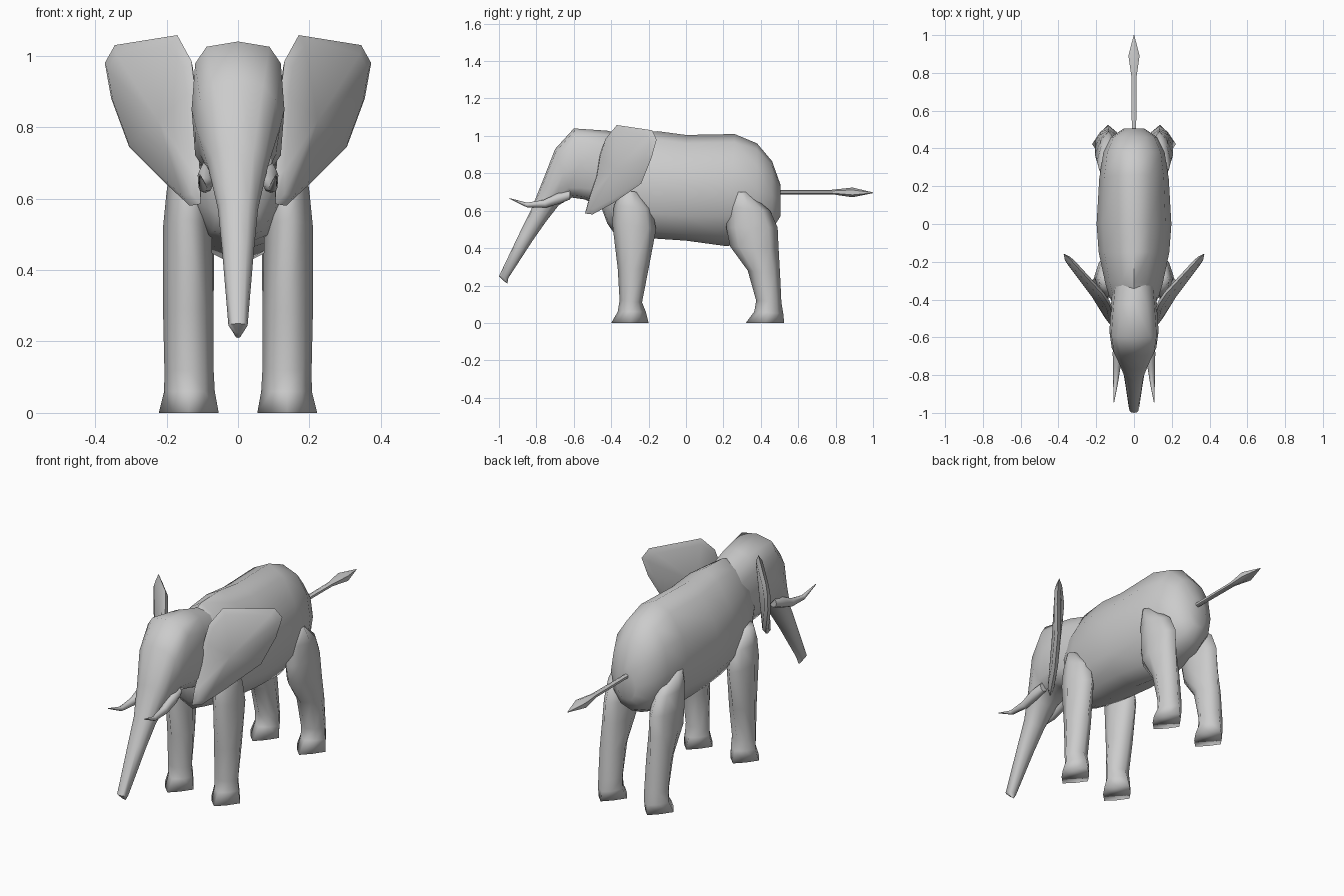
import bpy
import bmesh
from math import sin, cos, pi, radians
from mathutils import Vector

cube = bpy.data.objects.get("Cube")
if cube:
    bpy.data.objects.remove(cube, do_unlink=True)

# One grey hide colour for the whole animal
hide = bpy.data.materials.new("grey_hide")
hide.use_nodes = True
GREY = (0.6, 0.6, 0.6, 1)
hide.diffuse_color = GREY
hide.node_tree.nodes["Principled BSDF"].inputs["Base Color"].default_value = GREY


def finish(name, bm, mirrored=False, angle=60):
    """Turn a bmesh into a smooth shaded object, mirrored over x if paired."""
    bmesh.ops.recalc_face_normals(bm, faces=bm.faces)
    mesh = bpy.data.meshes.new(name)
    bm.to_mesh(mesh)
    bm.free()
    mesh.materials.append(hide)
    ob = bpy.data.objects.new(name, mesh)
    bpy.context.collection.objects.link(ob)
    bpy.ops.object.select_all(action="DESELECT")
    ob.select_set(True)
    bpy.context.view_layer.objects.active = ob
    bpy.ops.object.shade_smooth_by_angle(angle=radians(angle))
    if mirrored:
        mod = ob.modifiers.new("other_side", "MIRROR")
        mod.use_mirror_merge = False


def soft(value, power):
    return (abs(value) ** power) * (1 if value >= 0 else -1)


def loft(name, rows, sides=12, power=1.0, under=1.0, mirrored=False, angle=60):
    """Skin rings; each row is (y, z) of one end, (y, z) of the other, x centre,
    half width, and optionally its own roundness (below 1 boxy, 2 a diamond)."""
    bm = bmesh.new()
    rings = []
    for y0, z0, y1, z1, xc, w, *own in rows:
        a, b = Vector((xc, y0, z0)), Vector((xc, y1, z1))
        mid, half = (a + b) / 2, (a - b) / 2
        ring = []
        for i in range(sides):
            t = 2 * pi * i / sides
            p = own[0] if own else (power if cos(t) > 0 else under)
            side = Vector((w * soft(sin(t), p), 0, 0))
            ring.append(bm.verts.new(mid + half * soft(cos(t), p) + side))
        rings.append(ring)
    for low, high in zip(rings, rings[1:]):
        for i in range(sides):
            j = (i + 1) % sides
            bm.faces.new((low[i], low[j], high[j], high[i]))
    bm.faces.new(rings[0])
    bm.faces.new(rings[-1])
    finish(name, bm, mirrored, angle)


# Barrel shaped body, chest to rump, with a sloping back
loft("body", [
    (-.45, .90, -.45, .61, 0, .085),
    (-.42, .96, -.42, .53, 0, .112),
    (-.38, .99, -.385, .48, 0, .132),
    (-.31, 1.02, -.31, .465, 0, .153),
    (-.15, 1.025, -.15, .45, 0, .187),
    (0, 1.005, 0, .44, 0, .198),
    (.26, 1.01, .22, .41, 0, .184, 1.08),
    (.38, .96, .38, .46, 0, .162, .95),
    (.46, .865, .46, .50, 0, .122, .9),
    (.505, .74, .505, .57, 0, .055),
], power=1.2, under=.9)

# Head running down into the trunk
loft("head_and_trunk", [
    (-.27, .985, -.36, .56, 0, .11),
    (-.42, 1.028, -.46, .62, 0, .123, .85),
    (-.60, 1.04, -.54, .66, 0, .13, .56),
    (-.70, .93, -.61, .67, 0, .118, .75),
    (-.77, .75, -.68, .63, 0, .084),
    (-.83, .60, -.75, .54, 0, .056),
    (-.89, .48, -.82, .44, 0, .045),
    (-1.0, .25, -.95, .24, 0, .027),
    (-.975, .225, -.955, .21, 0, .008),
], power=.9, under=.9)

# Front and hind leg pairs, from diamond shaped feet upwards
loft("front_legs", [
    (-.40, 0, -.20, 0, .138, .084, 1.75),
    (-.365, .06, -.215, .06, .136, .071, 1.5),
    (-.355, .12, -.235, .11, .137, .069),
    (-.365, .29, -.20, .29, .139, .071),
    (-.395, .54, -.16, .50, .142, .068),
    (-.385, .63, -.18, .61, .140, .060),
    (-.34, .71, -.26, .70, .145, .042),
], sides=8, power=1.3, under=1.3, mirrored=True, angle=180)

loft("hind_legs", [
    (.32, 0, .525, 0, .138, .084, 1.75),
    (.365, .06, .52, .05, .136, .071, 1.5),
    (.375, .12, .51, .11, .136, .068),
    (.33, .28, .503, .26, .137, .068),
    (.235, .41, .495, .40, .137, .070),
    (.215, .51, .49, .51, .135, .066),
    (.22, .62, .45, .60, .138, .058),
    (.26, .70, .33, .70, .145, .042),
], sides=8, power=1.3, under=1.3, mirrored=True, angle=180)

# Upturned tusks
loft("tusks", [
    (-.62, .71, -.62, .66, .080, .022),
    (-.69, .692, -.67, .640, .087, .026),
    (-.76, .658, -.75, .616, .091, .020),
    (-.85, .643, -.85, .618, .098, .012),
    (-.945, .668, -.945, .664, .107, .002),
], sides=8, mirrored=True)

# Tail with a pointed tuft
loft("tail", [
    (.47, .712, .47, .688, 0, .013),
    (.78, .712, .78, .688, 0, .016),
    (.89, .724, .89, .672, 0, .034),
    (1.0, .698, 1.0, .694, 0, .002),
], sides=6)

# Large ears: a flat outline, thickened towards the middle
outline = [Vector(p) for p in (
    (.17, -.37, 1.058), (.345, -.18, 1.03), (.373, -.157, .98),
    (.355, -.185, .88), (.305, -.24, .745), (.20, -.39, .64),
    (.135, -.50, .58), (.105, -.54, .585), (.105, -.52, .66),
    (.115, -.48, .78), (.12, -.46, .90), (.13, -.43, .985),
)]
centre = sum(outline, Vector()) / len(outline)
outward = Vector((.81, -.59, 0))
bm = bmesh.new()
rim = [bm.verts.new(p) for p in outline]
for sign in (1, -1):
    inner = [bm.verts.new(centre + (p - centre) * .88 + outward * .016 * sign) for p in outline]
    hub = bm.verts.new(centre + outward * .023 * sign)
    for i in range(len(rim)):
        j = (i + 1) % len(rim)
        bm.faces.new((rim[i], rim[j], inner[j], inner[i]))
        bm.faces.new((inner[i], inner[j], hub))
finish("ears", bm, mirrored=True)
